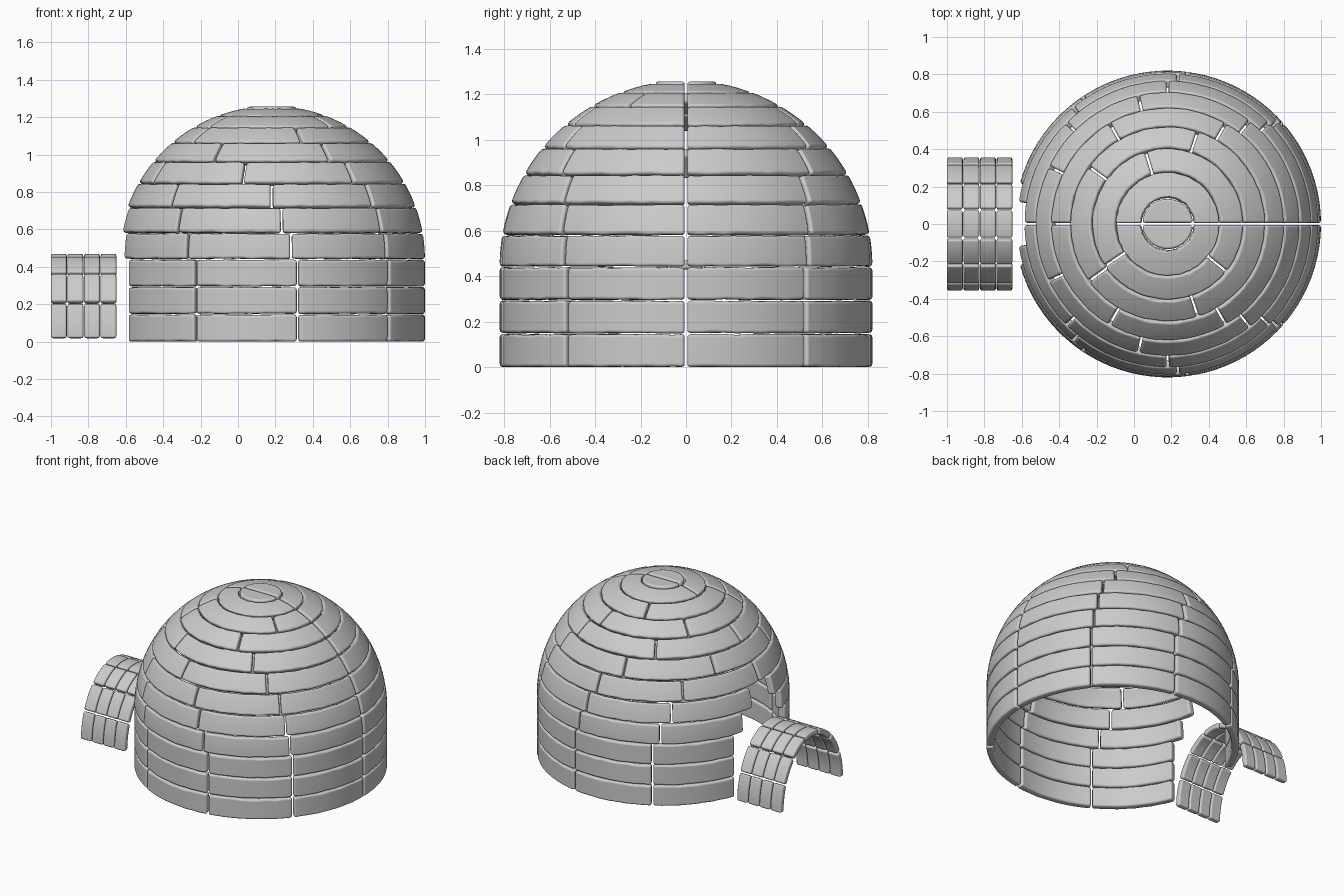
import bpy, bmesh, random
from math import sin, cos, pi, radians, ceil

if "Cube" in bpy.data.objects:
    bpy.data.objects.remove(bpy.data.objects["Cube"])

random.seed(4)
CX, R, WALL_H, THICK = 0.18, 0.82, 0.44, 0.05
GAP = 0.006


def dome_point(s, a, depth):
    """s: length along the dome profile, a: angle round it, depth: inward."""
    r = R - depth
    if s <= WALL_H:
        rad, z = r, s
    else:
        phi = (s - WALL_H) / R
        rad, z = r * cos(phi), WALL_H + r * sin(phi)
    return (CX + rad * cos(a), rad * sin(a), max(z, 0))


def dome_radius(s):
    return R if s <= WALL_H else R * cos((s - WALL_H) / R)


def add_block(bm, fn, nu, nv):
    """Closed curved slab; fn(u, v, side) with u, v in 0..1, side 0 outer / 1 inner."""
    grid = {}
    for i in range(nu + 1):
        for j in range(nv + 1):
            for k in (0, 1):
                grid[i, j, k] = bm.verts.new(fn(i / nu, j / nv, k))

    def quad(*keys):
        bm.faces.new([grid[q] for q in keys])
    for i in range(nu):
        for j in range(nv):
            quad((i, j, 0), (i + 1, j, 0), (i + 1, j + 1, 0), (i, j + 1, 0))
            quad((i, j, 1), (i, j + 1, 1), (i + 1, j + 1, 1), (i + 1, j, 1))
        quad((i, 0, 0), (i, 0, 1), (i + 1, 0, 1), (i + 1, 0, 0))
        quad((i, nv, 0), (i + 1, nv, 0), (i + 1, nv, 1), (i, nv, 1))
    for j in range(nv):
        quad((0, j, 0), (0, j + 1, 0), (0, j + 1, 1), (0, j, 1))
        quad((nu, j, 0), (nu, j, 1), (nu, j + 1, 1), (nu, j + 1, 0))


def finish(bm, name, width):
    bmesh.ops.recalc_face_normals(bm, faces=bm.faces)
    for f in bm.faces:
        f.smooth = True
    me = bpy.data.meshes.new(name)
    bm.to_mesh(me)
    bm.free()
    ob = bpy.data.objects.new(name, me)
    bpy.context.collection.objects.link(ob)
    bev = ob.modifiers.new("rounded_edges", 'BEVEL')
    bev.width, bev.segments = width, 3
    bev.limit_method, bev.angle_limit = 'ANGLE', radians(45)
    bev.harden_normals = True
    return ob


# Dome rows: (first seam, last seam, block angle); the lower five leave the doorway at -x
rows = [(-160, 160, 40)] * 3 + [
    (-165, 165, 41.25), (-172, 172, 43), (0, 360, 45), (0, 360, 360 / 7),
    (0, 360, 60), (0, 360, 72), (0, 360, 107), (0, 360, 180)]
step = R * radians(10)
s0 = 0.0
for n, (first, last, ang) in enumerate(rows):
    s1 = s0 + (WALL_H / 3 if n < 3 else step)
    lo, hi = (s0 if n == 0 else s0 + 0.003), s1 - 0.003
    bm = bmesh.new()
    a0 = first
    while a0 < last - 0.1:
        a1 = min(a0 + ang, last)

        def point(u, v, k):
            s = lo + (hi - lo) * v
            if v in (0, 1):                      # slightly worn long edges
                s += random.uniform(-0.003, 0.003)
            g = GAP / dome_radius(s)
            a = radians(a0) + g + (radians(a1 - a0) - 2 * g) * u
            return dome_point(s, a, k * THICK)
        add_block(bm, point, max(4, ceil((a1 - a0) / 4)), 3)
        a0 = a1
    finish(bm, f"dome_row_{n + 1}", 0.014)
    s0 = s1

# Crown: two half discs with a slot between them
bm = bmesh.new()
for sign in (1, -1):
    ring = [(CX + 0.134 * cos(pi * i / 20), sign * (GAP + 0.128 * sin(pi * i / 20)))
            for i in range(21)]
    low = [bm.verts.new((x, y, 1.205)) for x, y in ring]
    top = [bm.verts.new((x, y, 1.256)) for x, y in ring]
    bm.faces.new(low)
    bm.faces.new(top)
    for i in range(21):
        j = (i + 1) % 21
        bm.faces.new((low[i], low[j], top[j], top[i]))
finish(bm, "crown", 0.014)

# Entrance tunnel: four arches of seven blocks on a half ellipse
for c in range(4):
    x0 = -1.0 + c * 0.0885
    bm = bmesh.new()
    for b in range(7):
        def point(u, v, k):
            a = pi * b / 7 + 0.012 + (pi / 7 - 0.024) * u
            d = 0.04 * k
            return (x0 + 0.0845 * v, (0.357 - d) * cos(a), 0.013 + (0.457 - d) * sin(a))
        add_block(bm, point, 5, 2)
    finish(bm, f"tunnel_arch_{c + 1}", 0.012)
